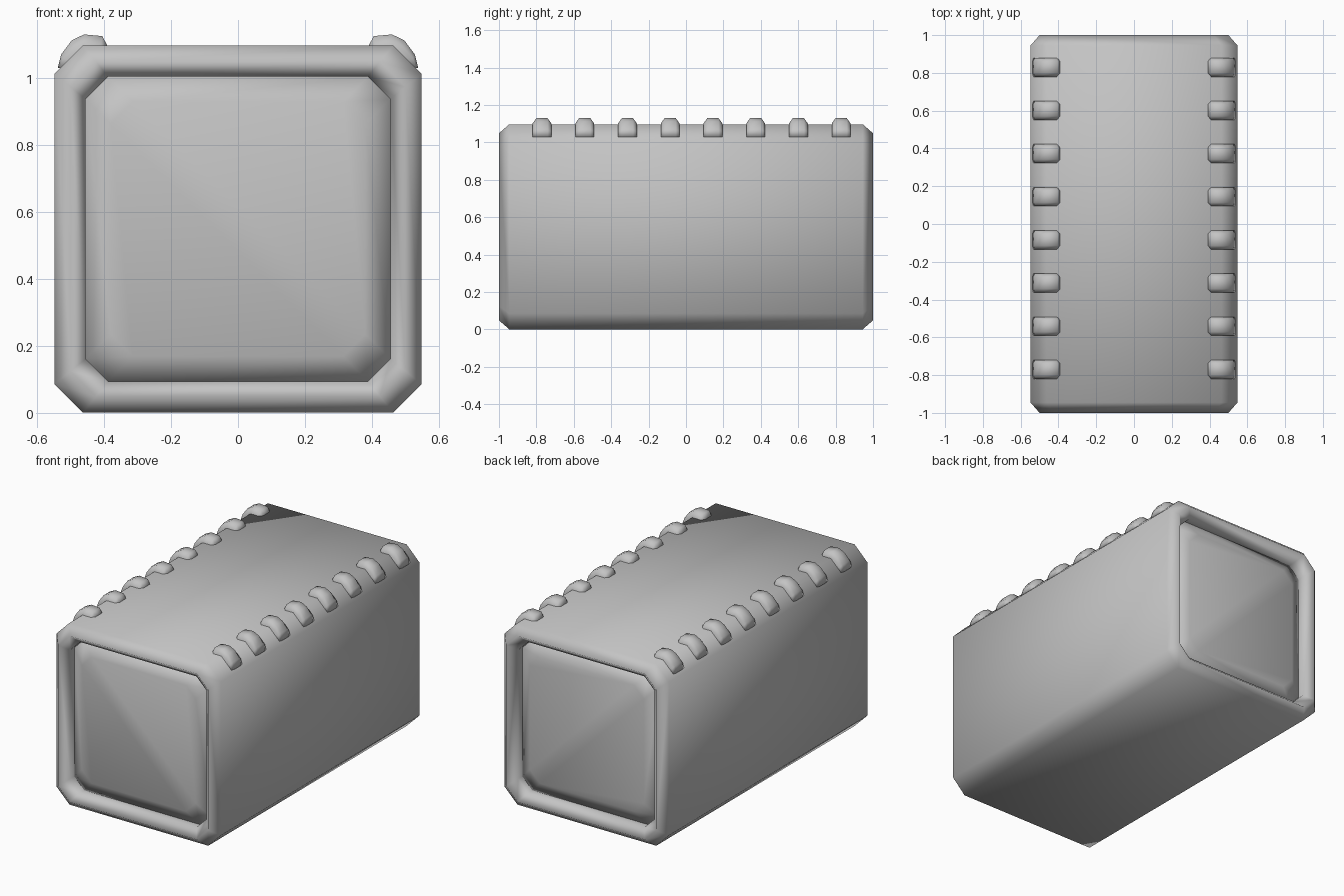
import bpy
import bmesh

cube = bpy.data.objects.get("Cube")
if cube:
    bpy.data.objects.remove(cube, do_unlink=True)

# Single plain grey material
GREY = (0.55, 0.55, 0.55, 1)
grey = bpy.data.materials.new("plain_grey")
grey.use_nodes = True
grey.diffuse_color = GREY
grey.node_tree.nodes["Principled BSDF"].inputs["Base Color"].default_value = GREY

MID_Z = 0.549


def octagon(bm, half, cut, y):
    """Square loop with cut corners, standing at depth y."""
    k = half - cut
    pts = [(-k, -half), (k, -half), (half, -k), (half, k),
           (k, half), (-k, half), (-half, k), (-half, -k)]
    return [bm.verts.new((x, y, MID_Z + z)) for x, z in pts]


def skin(bm, a, b):
    n = len(a)
    for i in range(n):
        j = (i + 1) % n
        bm.faces.new((a[i], a[j], b[j], b[i]))


def finish(bm, name):
    bmesh.ops.recalc_face_normals(bm, faces=bm.faces)
    for f in bm.faces:
        f.smooth = True
    mesh = bpy.data.meshes.new(name)
    bm.to_mesh(mesh)
    bm.free()
    mesh.materials.append(grey)
    obj = bpy.data.objects.new(name, mesh)
    bpy.context.collection.objects.link(obj)
    return obj


# Long sleeve with a rounded rim at each end
bm = bmesh.new()
sleeve = []
for side in (-1, 1):
    loops = [octagon(bm, 0.548, 0.085, side * 0.945),
             octagon(bm, 0.50, 0.076, side),
             octagon(bm, 0.455, 0.067, side * 0.95),
             octagon(bm, 0.455, 0.067, side * 0.91)]
    sleeve.append(loops[0])
    for a, b in zip(loops, loops[1:]):
        skin(bm, a, b)
skin(bm, *sleeve)
finish(bm, "sleeve")

# Bevelled plate set inside each rim, split along its diagonal
for side, label in ((-1, "front"), (1, "back")):
    bm = bmesh.new()
    edge = octagon(bm, 0.455, 0.067, side * 0.91)
    face = octagon(bm, 0.38, 0.066, side * 0.945)
    skin(bm, edge, face)
    bm.faces.new(face[1:6])
    bm.faces.new(face[5:] + face[:2])
    # Closed behind so that the plate is solid
    back = octagon(bm, 0.455, 0.067, side * 0.90)
    skin(bm, edge, back)
    bm.faces.new(back)
    finish(bm, f"{label}_end_plate")

# Rows of rounded lugs wrapped over both top edges
PROFILE = [(0.538, 1.03), (0.528, 1.07), (0.497, 1.112), (0.46, 1.13),
           (0.405, 1.125), (0.387, 1.09), (0.45, 1.03)]
for side, label in ((1, "left"), (-1, "right")):
    for i in range(8):
        bm = bmesh.new()
        y0 = -0.77 + i * 0.2285
        rings = []
        for dy, sx, sz in ((-0.05, 0.92, 0.72), (-0.03, 1, 1),
                           (0.03, 1, 1), (0.05, 0.92, 0.72)):
            rings.append([bm.verts.new((side * (0.465 + (x - 0.465) * sx),
                                        y0 + dy, 1.03 + (z - 1.03) * sz))
                          for x, z in PROFILE])
        for a, b in zip(rings, rings[1:]):
            skin(bm, a, b)
        bm.faces.new(rings[0])
        bm.faces.new(rings[-1])
        finish(bm, f"{label}_lug_{i + 1}")
